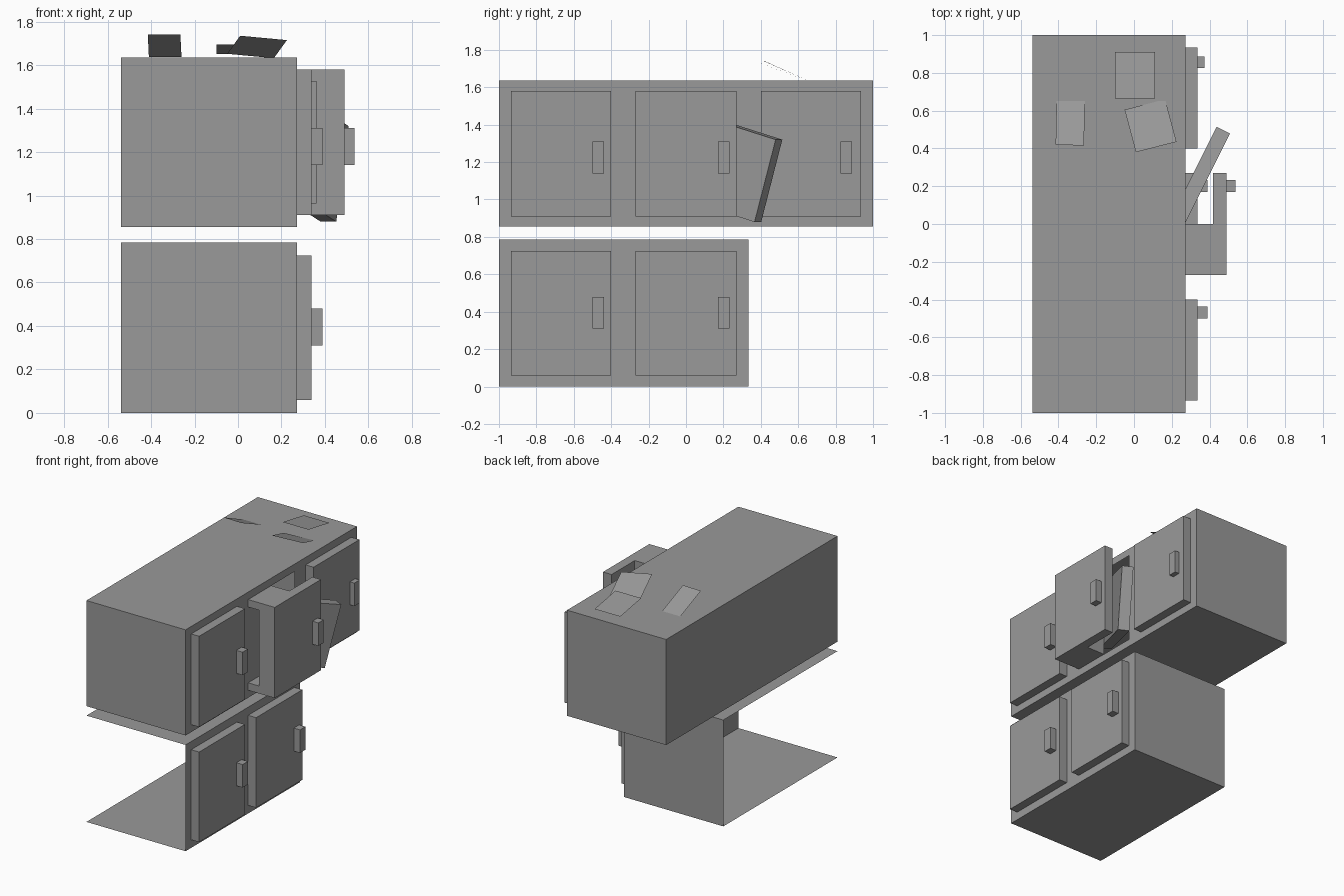
import bpy, math
from mathutils import Matrix, Vector

if "Cube" in bpy.data.objects:
    bpy.data.objects.remove(bpy.data.objects["Cube"])

grey = bpy.data.materials.new("dark_grey")
grey.diffuse_color = (0.32, 0.32, 0.32, 1)
grey.use_nodes = True
grey.node_tree.nodes["Principled BSDF"].inputs["Base Color"].default_value = grey.diffuse_color

def mesh(name, verts, faces):
    me = bpy.data.meshes.new(name)
    me.from_pydata(verts, [], faces)
    me.materials.append(grey)
    ob = bpy.data.objects.new(name, me)
    bpy.context.collection.objects.link(ob)
    return ob

FACES = {'x0': (0, 1, 3, 2), 'x1': (4, 6, 7, 5), 'y0': (0, 4, 5, 1),
         'y1': (2, 3, 7, 6), 'z0': (0, 2, 6, 4), 'z1': (1, 5, 7, 3)}

def box(name, x, y, z, skip=()):
    verts = [(a, b, c) for a in x for b in y for c in z]
    return mesh(name, verts, [f for k, f in FACES.items() if k not in skip])

X0, X1 = -0.538, 0.272

def door(name, y, z, x=0.267, hy=None, hx=0.388, t=0.07):
    box(name, (x, x + t), y, z)
    m = 0.31 if z[0] < 0.5 else 1.14
    box(name + "_handle", (x + t, hx), (hy, hy + 0.062), (m, m + 0.17))

# Lower carcass: the sides against the walls are left open
box("lower_cabinet", (X0, X1), (-1, 0.333), (0, 0.785), skip=('x0', 'y0'))

# Upper carcass with an opening in its front for the pulled drawer
box("upper_cabinet", (X0, X1), (-1, 1), (0.855, 1.635), skip=('x1',))
ys, zs = (-1, 0, 0.27, 1), (0.855, 0.91, 1.58, 1.635)
mesh("upper_front", [(X1, b, c) for b in ys for c in zs],
     [(4*i + j, 4*i + 4 + j, 4*i + 5 + j, 4*i + j + 1)
      for i in range(3) for j in range(3) if (i, j) != (1, 1)])

# Doors with handles
low, up = (0.06, 0.725), (0.91, 1.58)
door("lower_left_door", (-0.935, -0.4), low, hy=-0.5)
door("lower_right_door", (-0.27, 0.27), low, hy=0.17)
door("upper_left_door", (-0.935, -0.4), up, hy=-0.5)
door("upper_right_door", (0.4, 0.935), up, hy=0.825, hx=0.373)
door("pulled_door", (-0.27, 0.27), up, x=0.419, hy=0.17, hx=0.537)

# Hollow box behind the pulled door, open at its left side
box("drawer_top", (X1, 0.419), (-0.27, 0), (1.525, 1.58))
box("drawer_bottom", (X1, 0.419), (-0.27, 0), (0.91, 0.965))
box("drawer_front", (0.36, 0.419), (-0.27, 0), (0.965, 1.525))
mesh("drawer_side", [(X1, 0, 0.965), (0.36, 0, 0.965), (0.36, 0, 1.525), (X1, 0, 1.525)],
     [(0, 1, 2, 3)])

# Board slipping out of the opening
L, T, H = 0.56, 0.08, 0.458
board = box("slipped_board", (-L, 0), (-T, 0), (-H, 0))
h, a = Vector((0.447, 0.894, 0)), math.radians(16)
u = h * math.cos(a) - Vector((0, 0, math.sin(a)))
v = h * math.sin(a) + Vector((0, 0, math.cos(a)))
n = Vector((-0.894, 0.447, 0))
rot = Matrix((u, n, v)).transposed().to_4x4()
board.matrix_world = Matrix.Translation((0.437, 0.515, 1.32)) @ rot

# Loose sheets on top
sheets = [
    [(-0.41, 0.65, 1.637), (-0.415, 0.42, 1.74), (-0.265, 0.415, 1.74), (-0.26, 0.65, 1.637)],
    [(-0.05, 0.605, 1.652), (0.01, 0.38, 1.735), (0.225, 0.435, 1.715), (0.165, 0.66, 1.632)],
    [(-0.1, 0.91, 1.652), (-0.1, 0.665, 1.695), (0.11, 0.665, 1.695), (0.11, 0.91, 1.652)]]
for i, s in enumerate(sheets):
    mesh(f"loose_sheet_{i + 1}", s, [(0, 1, 2, 3)])
